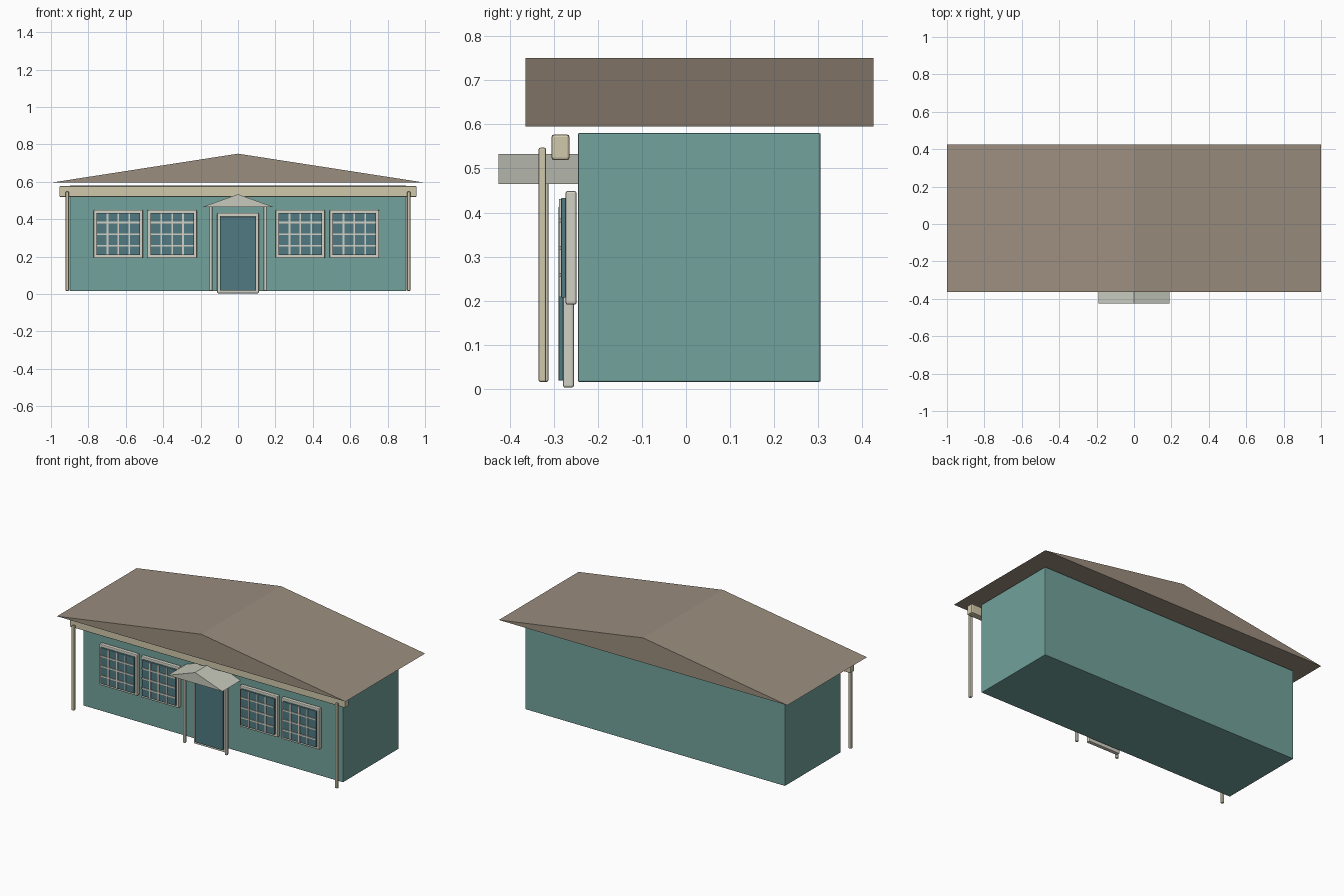
import bpy
import bmesh

if "Cube" in bpy.data.objects:
    bpy.data.objects.remove(bpy.data.objects["Cube"])


def material(name, rgb):
    m = bpy.data.materials.new(name)
    m.diffuse_color = (*rgb, 1)
    m.use_nodes = True
    m.node_tree.nodes["Principled BSDF"].inputs["Base Color"].default_value = m.diffuse_color
    return m


WALL = material("teal_wall", (0.17, 0.36, 0.33))
ROOF = material("brown_roof", (0.33, 0.27, 0.21))
BEAM = material("cream_wood", (0.64, 0.58, 0.41))
TRIM = material("pale_trim", (0.65, 0.64, 0.56))
GLASS = material("blue_glass", (0.08, 0.195, 0.22))
CANOPY = material("pale_canopy", (0.57, 0.59, 0.51))


def finish(name, bm, mat):
    bmesh.ops.recalc_face_normals(bm, faces=bm.faces)
    me = bpy.data.meshes.new(name)
    bm.to_mesh(me)
    bm.free()
    me.materials.append(mat)
    ob = bpy.data.objects.new(name, me)
    bpy.context.collection.objects.link(ob)
    return ob


def box(name, x, y, z, mat, bevel=0.0):
    """Box from (min, max) ranges on each axis, with rounded edges."""
    bm = bmesh.new()
    bmesh.ops.create_cube(bm, size=1)
    for v in bm.verts:
        for i, (lo, hi) in enumerate((x, y, z)):
            v.co[i] = lo if v.co[i] < 0 else hi
    ob = finish(name, bm, mat)
    if bevel:
        mod = ob.modifiers.new("bevel", 'BEVEL')
        mod.width = bevel
        mod.segments = 2
    return ob


def gable(name, half, y, z, mat):
    """Closed triangular prism with its ridge along y."""
    bm = bmesh.new()
    profile = [(-half, z[0]), (half, z[0]), (0, z[1])]
    face = bm.faces.new([bm.verts.new((px, y[0], pz)) for px, pz in profile])
    ext = bmesh.ops.extrude_face_region(bm, geom=[face], use_keep_orig=True)
    verts = [g for g in ext["geom"] if isinstance(g, bmesh.types.BMVert)]
    bmesh.ops.translate(bm, verts=verts, vec=(0, y[1] - y[0], 0))
    return finish(name, bm, mat)


def around(c, w):
    return (c - w / 2, c + w / 2)


# House body, roof and front beam
box("house_body", (-0.9, 0.9), (-0.245, 0.305), (0.016, 0.58), WALL, 0.003)
gable("main_roof", 1.0, (-0.364, 0.425), (0.595, 0.75), ROOF)
box("front_beam", (-0.955, 0.955), (-0.305, -0.264), (0.519, 0.577), BEAM, 0.006)

# Corner posts and entrance posts
for side, s in (("left", -1), ("right", 1)):
    box(f"{side}_corner_post", around(s * 0.913, 0.018), (-0.334, -0.317),
        (0.016, 0.547), BEAM, 0.004)
    box(f"{side}_entrance_post", around(s * 0.145, 0.016), (-0.329, -0.312),
        (0.016, 0.472), TRIM, 0.004)

# Entrance canopy and door
gable("entrance_canopy", 0.19, (-0.425, -0.245), (0.465, 0.533), CANOPY)
box("door_frame", (-0.111, 0.111), (-0.279, -0.254), (0.003, 0.433), TRIM, 0.005)
box("door_panel", (-0.097, 0.097), (-0.289, -0.278), (0.019, 0.413), GLASS, 0.002)

# Windows: frame slab, pane and a grid of glazing bars
for n, cx in enumerate((-0.64, -0.352, 0.333, 0.622), 1):
    cz = 0.32
    box(f"window_{n}_frame", around(cx, 0.264), (-0.273, -0.248),
        around(cz, 0.258), TRIM, 0.005)
    box(f"window_{n}_pane", around(cx, 0.234), (-0.283, -0.272),
        around(cz, 0.226), GLASS, 0.002)
    for i in (-1, 0, 1):
        box(f"window_{n}_upright_bar_{i + 2}", around(cx + i * 0.058, 0.009),
            (-0.288, -0.282), around(cz, 0.222), TRIM)
        box(f"window_{n}_cross_bar_{i + 2}", around(cx, 0.23),
            (-0.2875, -0.282), around(cz + i * 0.062, 0.009), TRIM)
